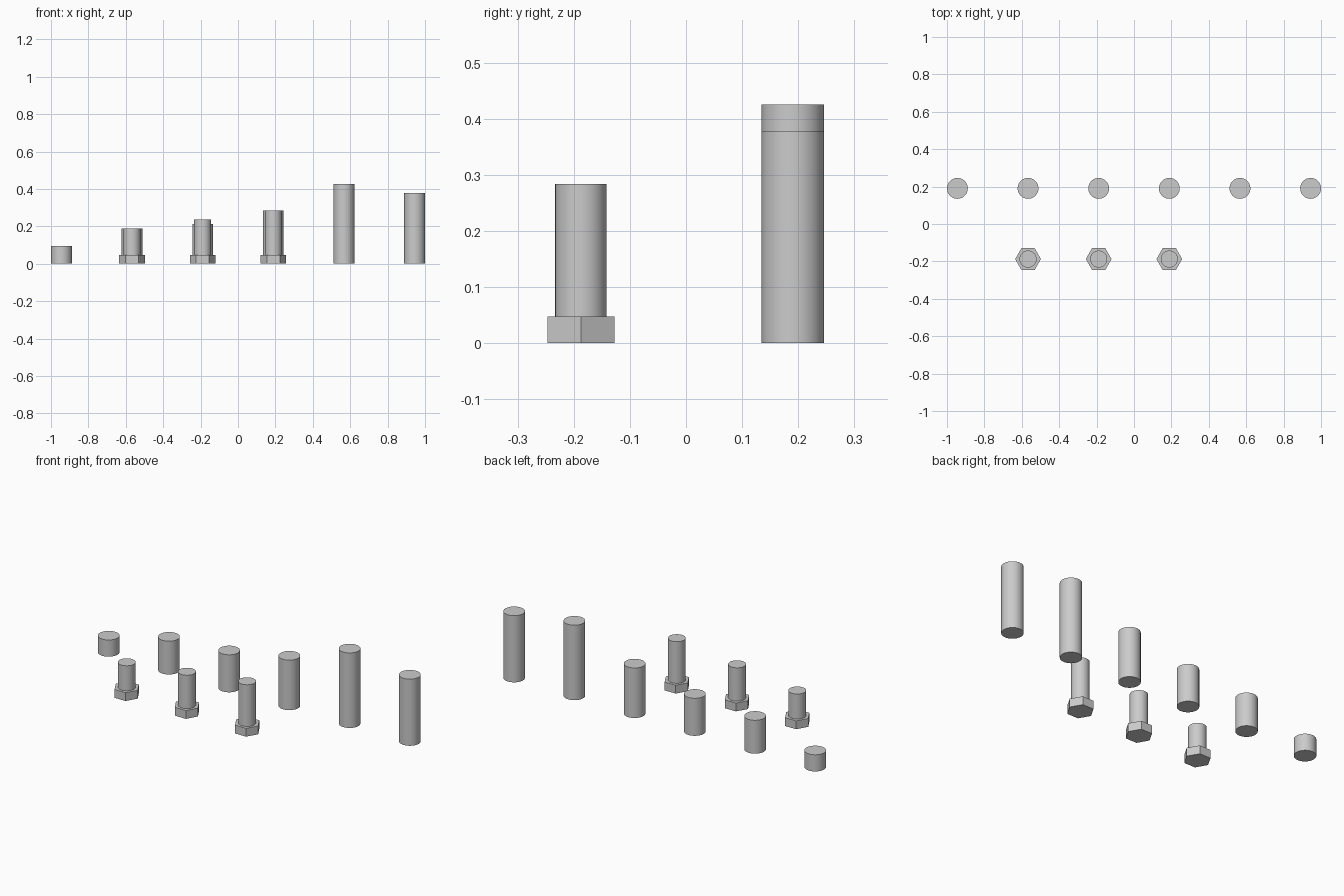
import bpy
import math

if "Cube" in bpy.data.objects:
    bpy.data.objects.remove(bpy.data.objects["Cube"])

SPACING = 0.3777
HEAD_H = 0.0473


def prism(name, x, y, z0, z1, radius, sides):
    """Upright closed prism or cylinder between two heights."""
    bpy.ops.mesh.primitive_cylinder_add(
        vertices=sides, radius=radius, depth=z1 - z0,
        location=(x, y, (z0 + z1) / 2))
    obj = bpy.context.object
    obj.name = name
    return obj


def smooth(obj):
    bpy.ops.object.shade_smooth_by_angle(angle=math.radians(30))


# Back row: plain round pins of differing length
pin_heights = [0.0945, 0.189, 0.2126, 0.2835, 0.4252, 0.378]
for i, h in enumerate(pin_heights):
    pin = prism(f"pin_{i + 1}", (i - 2.5) * SPACING, 0.1905, 0, h, 0.0556, 64)
    smooth(pin)

# Front row: hex-headed bolts standing on their heads
for i, h in enumerate([0.189, 0.2363, 0.2835]):
    x, y = (i - 1.5) * SPACING, -0.1875
    head = prism(f"bolt_head_{i + 1}", x, y, 0, HEAD_H, 0.0689, 6)
    head.rotation_euler.z = math.radians(30)  # corners point along x
    shank = prism(f"bolt_shank_{i + 1}", x, y, HEAD_H, h, 0.0456, 64)
    smooth(shank)
